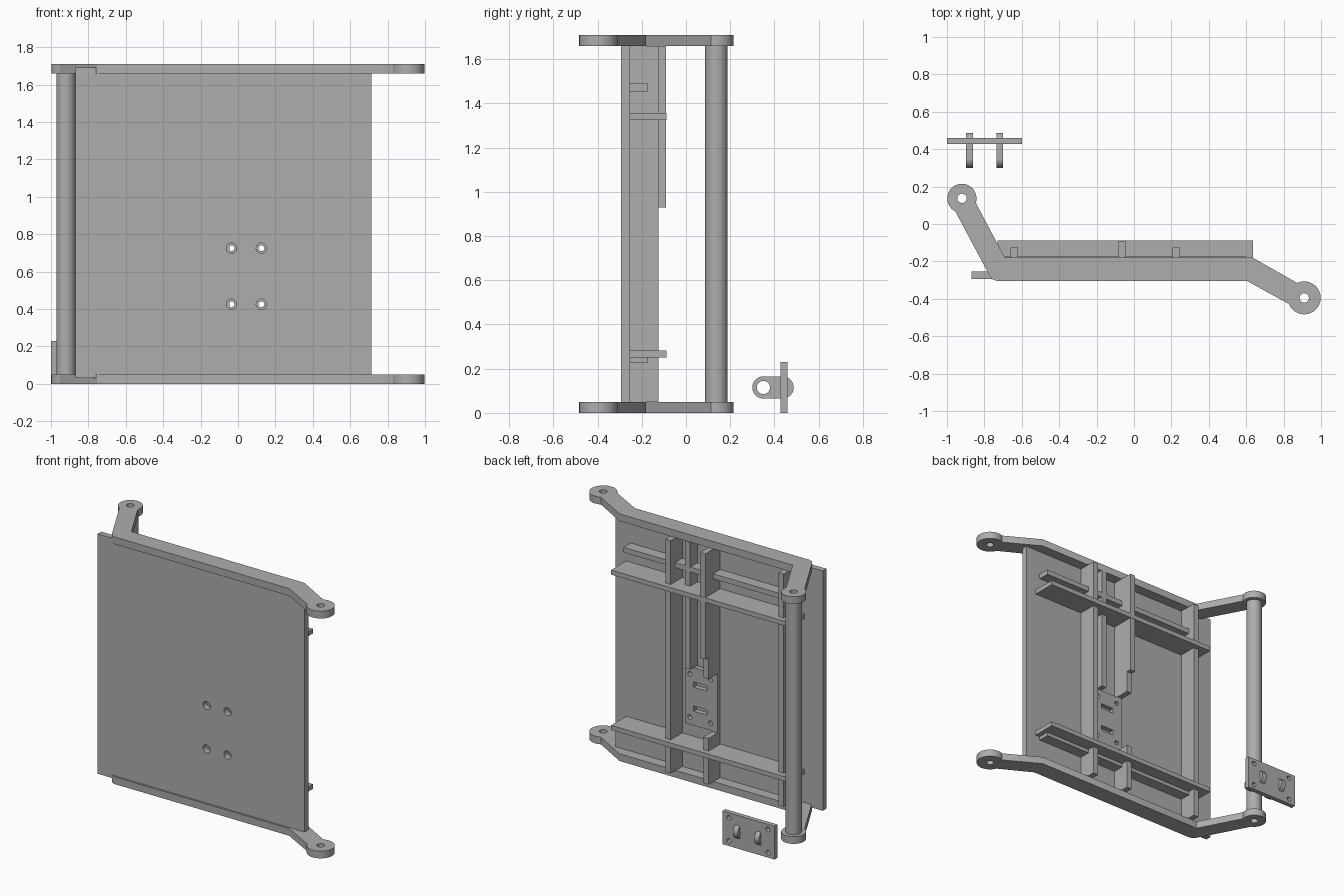
import bpy
from math import cos, sin, radians
from mathutils import Matrix

if "Cube" in bpy.data.objects:
    bpy.data.objects.remove(bpy.data.objects["Cube"], do_unlink=True)

gray = bpy.data.materials.new("plain_gray")
gray.use_nodes = True
color = (0.42, 0.42, 0.42, 1)
gray.diffuse_color = color
gray.node_tree.nodes["Principled BSDF"].inputs["Base Color"].default_value = color

# Which world axis each profile is extruded along
AXES = {
    "x": Matrix(((0, 0, 1), (1, 0, 0), (0, 1, 0))).to_4x4(),
    "y": Matrix(((1, 0, 0), (0, 0, -1), (0, 1, 0))).to_4x4(),
    "z": Matrix.Identity(4),
}


def arc(cx, cy, r, start=0, end=360, steps=32):
    count = steps if end - start == 360 else steps + 1
    angles = [radians(start + (end - start) * i / steps) for i in range(count)]
    return [(cx + r * cos(a), cy + r * sin(a)) for a in angles]


def rect(x0, x1, y0, y1):
    return [(x0, y0), (x1, y0), (x1, y1), (x0, y1)]


def prism(name, outlines, axis, low, high):
    """Extrude an outline, with further outlines as holes, along an axis."""
    curve = bpy.data.curves.new(name, "CURVE")
    curve.dimensions = "2D"
    curve.fill_mode = "BOTH"
    curve.extrude = (high - low) / 2
    for points in outlines:
        spline = curve.splines.new("POLY")
        spline.points.add(len(points) - 1)
        for p, (a, b) in zip(spline.points, points):
            p.co = (a, b, 0, 1)
        spline.use_cyclic_u = True
    obj = bpy.data.objects.new(name, curve)
    bpy.context.collection.objects.link(obj)
    middle = (low + high) / 2
    shift = -middle if axis == "y" else middle
    obj.matrix_world = AXES[axis] @ Matrix.Translation((0, 0, shift))
    bpy.ops.object.select_all(action="DESELECT")
    obj.select_set(True)
    bpy.context.view_layer.objects.active = obj
    bpy.ops.object.convert(target="MESH")
    obj = bpy.context.object
    obj.data.materials.clear()
    obj.data.materials.append(gray)
    bpy.ops.object.shade_smooth_by_angle(angle=radians(30))
    return obj


def box(name, x0, x1, y0, y1, z0, z1):
    return prism(name, [rect(x0, x1, y0, y1)], "z", z0, z1)


def four_holes(cx, cz, dx, dz, r):
    return [arc(cx + i * dx, cz + j * dz, r, steps=20) for i in (-1, 1) for j in (-1, 1)]


# Bent arms with an eye at each end
arm = (arc(-0.92, 0.137, 0.078, -18, 243)
       + [(-0.77, -0.28), (-0.755, -0.297), (-0.73, -0.305), (0.605, -0.305)]
       + arc(0.91, -0.395, 0.088, 202, 475)
       + [(0.635, -0.18), (-0.69, -0.18)])
eyes = [arc(-0.92, 0.137, 0.025), arc(0.91, -0.395, 0.025)]
for name, z in (("lower_arm", 0), ("upper_arm", 1.66)):
    prism(name, [arm] + eyes, "z", z, z + 0.05)

# Hollow pole between the left eyes
prism("pole", [arc(-0.92, 0.137, 0.051), eyes[0]], "z", 0.05, 1.66)

# Main panel with bolt holes
PLATE_X, PLATE_Z = 0.045, 0.575
prism("panel", [rect(-0.87, 0.715, 0.03, 1.69)]
      + four_holes(PLATE_X, PLATE_Z, 0.08, 0.15, 0.028), "y", -0.293, -0.253)

# Vertical ribs behind the panel
for name, x in (("rib_outer", 0.225), ("rib_inner", -0.64)):
    box(name, x - 0.02, x + 0.02, -0.253, -0.125, 0.05, 1.66)
middle_rib = [(-0.253, 0.05), (-0.125, 0.05), (-0.125, 0.37), (-0.222, 0.37),
              (-0.222, 0.78), (-0.125, 0.78), (-0.125, 0.93), (-0.09, 0.93),
              (-0.09, 1.66), (-0.253, 1.66)]
prism("rib_middle", [middle_rib], "x", -0.085, -0.045)
box("rib_shallow", 0.09, 0.13, -0.253, -0.175, 0.78, 1.66)

# Shelves and the slimmer rails beside them
for name, z in (("lower_shelf", 0.25), ("upper_shelf", 1.325)):
    box(name, -0.73, 0.635, -0.253, -0.088, z, z + 0.032)
for name, z, height in (("lower_rail", 0.225, 0.025), ("upper_rail", 1.455, 0.035)):
    box(name, -0.69, 0.6, -0.253, -0.175, z, z + height)

# Slotted plate fixed to the back of the panel
slots = [rect(PLATE_X - 0.05, PLATE_X + 0.05, z - 0.018, z + 0.018)
         for z in (PLATE_Z - 0.083, PLATE_Z + 0.083)]
prism("fixed_plate", [rect(-0.07, 0.16, 0.375, 0.775)] + slots
      + four_holes(PLATE_X, PLATE_Z, 0.08, 0.15, 0.016), "y", -0.253, -0.22)

# Loose plate with two lugs
prism("loose_plate", [rect(-1, -0.6, 0, 0.23)]
      + four_holes(-0.8, 0.115, 0.15, 0.08, 0.016), "y", 0.428, 0.46)
lug = arc(0.35, 0.115, 0.05, 90, 270) + arc(0.437, 0.115, 0.05, -90, 90)
for name, x in (("lug_left", -0.88), ("lug_right", -0.718)):
    prism(name, [lug, arc(0.35, 0.115, 0.03)], "x", x - 0.018, x + 0.018)
